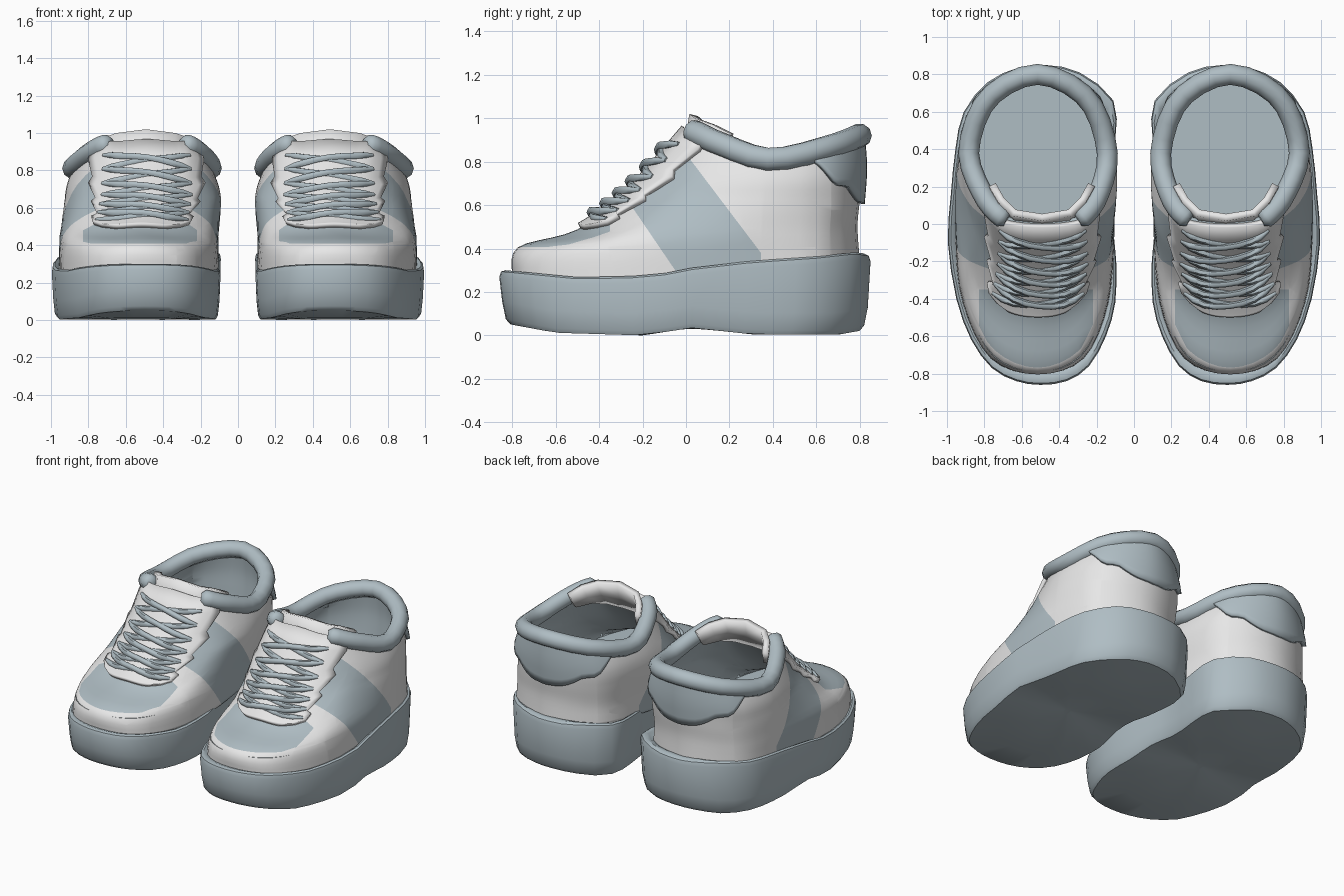
import bpy, bmesh, math
from mathutils import Vector

if "Cube" in bpy.data.objects:
    bpy.data.objects.remove(bpy.data.objects["Cube"])

def material(name, rgb):
    m = bpy.data.materials.new(name)
    m.diffuse_color = (*rgb, 1)
    m.use_nodes = True
    m.node_tree.nodes["Principled BSDF"].inputs["Base Color"].default_value = m.diffuse_color
    return m

WHITE = material("off white leather", (0.80, 0.80, 0.80))
BLUE = material("blue grey leather", (0.43, 0.51, 0.55))

# ---------- helpers ----------
def catmull(a, b, c, d, t):
    return 0.5 * (2 * b + (c - a) * t + (2 * a - 5 * b + 4 * c - d) * t * t
                  + (3 * b - a - 3 * c + d) * t ** 3)

def closed(pts, t):
    n, i = len(pts), math.floor(t)
    return catmull(*(pts[(i + k) % n] for k in (-1, 0, 1, 2)), t - i)

def lerp_table(table, y):
    if y <= table[0][0]:
        return table[0][1]
    for (a, p), (b, q) in zip(table, table[1:]):
        if y <= b:
            return p + (q - p) * (y - a) / (b - a)
    return table[-1][1]

def finish(name, bm, mats, thickness=0, offset=0, angle=40):
    """Mesh object, thickened if needed, mirrored into the second shoe."""
    me = bpy.data.meshes.new(name)
    bm.to_mesh(me)
    bm.free()
    for m in mats:
        me.materials.append(m)
    me.shade_smooth()
    me.set_sharp_from_angle(angle=math.radians(angle))
    ob = bpy.data.objects.new(name, me)
    bpy.context.collection.objects.link(ob)
    if thickness:
        s = ob.modifiers.new("thickness", 'SOLIDIFY')
        s.thickness, s.offset = thickness, offset
        if len(mats) > 1:
            s.material_offset = s.material_offset_rim = 1
    ob.modifiers.new("pair", 'MIRROR').use_mirror_merge = False
    return ob

def grid(bm, rows, wrap=False):
    vs = [[bm.verts.new(p) for p in r] for r in rows]
    n = len(rows[0])
    for a, b in zip(vs, vs[1:]):
        for i in range(n if wrap else n - 1):
            j = (i + 1) % n
            bm.faces.new((a[i], a[j], b[j], b[i]))
    return vs

def tube(bm, path, radii, sides=8):
    rows = []
    for i, p in enumerate(path):
        t = (path[min(i + 1, len(path) - 1)] - path[max(i - 1, 0)]).normalized()
        s = t.cross(Vector((0, 0, 1))).normalized()
        u = s.cross(t)
        rows.append([p + radii[i] * (s * math.cos(k * math.tau / sides) + u * math.sin(k * math.tau / sides))
                     for k in range(sides)])
    vs = grid(bm, rows, True)
    bm.faces.new(vs[0])
    bm.faces.new(vs[-1])
    bmesh.ops.recalc_face_normals(bm, faces=bm.faces)

# ---------- sole ----------
OUTLINE = [Vector(p) for p in (
    (.5, -.86), (.63, -.84), (.76, -.77), (.87, -.62), (.95, -.4), (.995, -.1), (.98, .15),
    (.955, .4), (.91, .6), (.78, .76), (.62, .835), (.47, .85), (.29, .81), (.11, .66),
    (.10, .45), (.13, .2), (.115, 0), (.095, -.2), (.10, -.42), (.15, -.6), (.24, -.76), (.36, -.84))]
BOTTOM = [(-.86, .06), (-.6, .012), (-.2, 0), (.03, .035), (.3, .005), (.7, .003), (.85, .03)]
TOP = [(-.86, .30), (-.5, .265), (-.15, .272), (0, .305), (.3, .34), (.6, .36), (.78, .38), (.85, .37)]

def sole_ring(scale, table, dz):
    ring = []
    for i in range(44):
        p = closed(OUTLINE, i / 2)
        ring.append(Vector((.545 + (p.x - .545) * scale, p.y * scale, lerp_table(table, p.y * scale) + dz)))
    return ring

bm = bmesh.new()
rings = [sole_ring(*a) for a in (
    (.05, BOTTOM, 0), (.35, BOTTOM, 0), (.65, BOTTOM, 0), (.94, BOTTOM, 0), (.965, BOTTOM, .02),
    (.985, BOTTOM, .10), (1, TOP, -.03), (.99, TOP, -.005), (.965, TOP, .003), (.93, TOP, -.005), (.88, TOP, -.03))]
vs = grid(bm, rings, True)
bm.faces.new(vs[0])
bm.faces.new(vs[-1])
bmesh.ops.recalc_face_normals(bm, faces=bm.faces)
finish("platform_sole", bm, [BLUE])

# ---------- upper surface: five half rings, toe to heel, as (half width, y, z) ----------
HALF = [
    [(0, -.80, .27), (.25, -.72, .26), (.39, -.42, .25), (.425, -.05, .27), (.41, .35, .32), (.32, .66, .34), (0, .80, .35)],
    [(0, -.775, .405), (.23, -.69, .40), (.37, -.42, .405), (.42, -.05, .43), (.41, .35, .46), (.31, .66, .47), (0, .79, .50)],
    [(0, -.50, .488), (.17, -.46, .48), (.30, -.31, .505), (.39, 0, .60), (.415, .36, .60), (.31, .67, .60), (0, .80, .62)],
    [(0, -.25, .67), (.14, -.23, .665), (.26, -.15, .67), (.365, .08, .72), (.405, .37, .71), (.31, .67, .73), (0, .81, .77)],
    [(0, 0, .95), (.14, .01, .94), (.22, .04, .935), (.31, .16, .88), (.37, .39, .81), (.265, .67, .87), (0, .80, .92)]]
RINGS = [[Vector(p) for p in h] + [Vector((-x, y, z)) for x, y, z in h[5:0:-1]] for h in HALF]

def surf(m, v, lift=0):
    """Point on the upper: m runs round from the toe (12 steps), v from sole to collar (4 steps)."""
    if lift:
        a = surf(m + .05, v) - surf(m - .05, v)
        b = surf(m, min(v + .05, 4)) - surf(m, max(v - .05, 0))
        return surf(m, v) + a.cross(b).normalized() * lift
    i = min(int(v), 3)
    q = [closed(RINGS[min(max(i + k, 0), 4)], m) for k in (-1, 0, 1, 2)]
    p = catmull(*q, v - i)
    lean = min(max((p.z - .45) / .2, 0), 1) * lerp_table([(0, .042), (.4, .015)], p.y)
    return p + Vector((.53 - lean - .03 * max(0, -p.y - .3), 0, 0))

bm = bmesh.new()
grid(bm, [[surf(i / 4, j / 5) for i in range(48)] for j in range(21)], True)
# colour borders cut into the upper: toe cap and side panel
CX = .525
cuts = [((0, -.35, 0), (0, 1, 0)), ((0, 0, .408), (0, 0, -1)),
        ((CX + .305, 0, 0), (1, 0, 0)), ((CX - .305, 0, 0), (-1, 0, 0)),
        ((CX + .30, -.55, 0), (.2, -.1, 0)), ((CX - .30, -.55, 0), (-.2, -.1, 0)),
        ((0, -.22, .55), (0, -.25, -.17)), ((0, .05, .77), (0, .37, .28)), ((0, .345, .4), (0, 1, 0))]
for co, no in cuts:
    bmesh.ops.bisect_plane(bm, geom=bm.verts[:] + bm.edges[:] + bm.faces[:], plane_co=co, plane_no=no)
for f in bm.faces:
    c = f.calc_center_median()
    inside = [(c - Vector(co)).dot(Vector(no)) < 0 for co, no in cuts]
    f.material_index = int(all(inside[:6]) or all(inside[6:]))
finish("upper", bm, [WHITE, BLUE], .025, -1)

# ---------- insole ----------
bm = bmesh.new()
bm.faces.new([bm.verts.new((*surf(i / 4, .5, -.015).xy, .385)) for i in range(48)])
finish("insole", bm, [BLUE])

# ---------- lace panel with stepped edge ----------
STEPS = [(2.05, .85), (2.08, 1.3), (2.13, 1.65), (2.3, 1.8), (2.42, 1.62), (2.72, 2.08), (2.85, 1.95),
         (3.15, 2.38), (3.3, 2.25), (3.65, 2.6), (4, 2.6)]
bm = bmesh.new()
grid(bm, [[surf(w * k / 8, v, .012) for k in range(-8, 9)] for v, w in STEPS])
finish("lace_panel", bm, [WHITE], .028)

# ---------- heel patch ----------
LOW = [(0, 1.9), (.3, 1.98), (.5, 2.2), (.7, 2.6), (.95, 2.7), (1.15, 3.2), (1.35, 3.6)]
bm = bmesh.new()
cols = []
for k in range(-12, 13):
    d = k / 12 * 1.35
    lo = lerp_table(LOW, abs(d))
    cols.append([surf(6 + d, lo + (4 - lo) * j / 6, .012) for j in range(7)])
grid(bm, cols)
finish("heel_patch", bm, [BLUE], .025)

# ---------- padded collar ----------
bm = bmesh.new()
n = 30
path = [surf(1.6 + 8.8 * i / n, 4) for i in range(n + 1)]
tube(bm, path, [.035 if i in (0, n) else .056 for i in range(n + 1)], 10)
finish("collar", bm, [BLUE], angle=60)

# ---------- tongue ----------
def across(half):
    return [Vector((.492 + s * x, y, z)) for s, pts in ((-1, half[:0:-1]), (1, half)) for x, y, z in pts]

bm = bmesh.new()
grid(bm, [across([(0, -.03, .83), (.13, -.02, .83), (.20, .05, .84), (.25, .17, .84)]),
          across([(0, .02, .93), (.14, .035, .92), (.21, .10, .90), (.26, .19, .88)]),
          across([(0, .035, 1.015), (.15, .06, .995), (.22, .13, .97), (.265, .21, .93)])])
finish("tongue", bm, [WHITE], .04)

# ---------- criss-cross laces ----------
bm = bmesh.new()
for k in range(6):
    for s in (-1, 1):
        path = []
        for i in range(9):
            t = i / 4 - 1
            v = 2.34 + .245 * k + .12 * t * s
            lift = .034 + .010 * s * math.cos(t * math.pi / 2) - .010 * t * t
            path.append(surf(t * (1.5 + .22 * (v - 2)), v, lift))
        tube(bm, path, [.010, .018, .019, .018, .017, .018, .019, .018, .010], 6)
finish("laces", bm, [BLUE], angle=60)
